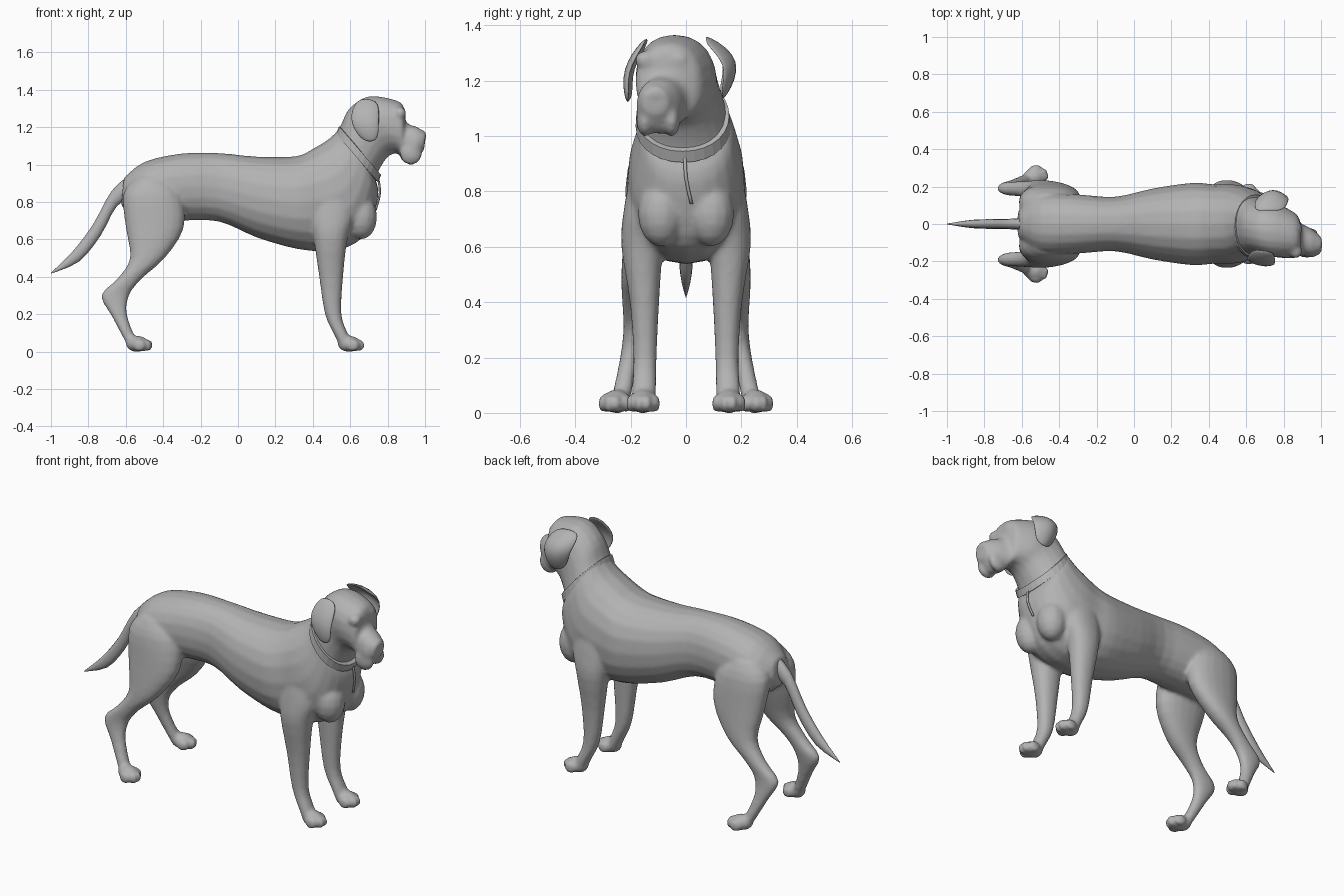
import bpy, bmesh, math
from mathutils import Vector, Matrix

coat = bpy.data.materials.new("plain grey")
coat.diffuse_color = (0.45, 0.45, 0.45, 1)


def smooth_rows(rows, steps):
    """Fill in rows between the given ones with a Catmull-Rom curve."""
    out = []
    for i in range(len(rows) - 1):
        quad = [rows[max(0, min(len(rows) - 1, i + k))] for k in (-1, 0, 1, 2)]
        for s in range(steps):
            t = s / steps
            out.append([b + t / 2 * (c - a + t * (2 * a - 5 * b + 4 * c - d + t * (3 * (b - c) + d - a)))
                        for a, b, c, d in zip(*quad)])
    return out + [rows[-1]]


def loft(bm, rows, n=20, power=2.2, closed=False, steps=3):
    """Skin rings (x0, z0, x1, z1, y, half_width): an oval spanning two side-profile points."""
    loops = []
    for x0, z0, x1, z1, y, w in (rows if closed else smooth_rows(rows, steps)):
        c = Vector(((x0 + x1) / 2, y, (z0 + z1) / 2))
        u = Vector(((x1 - x0) / 2, 0, (z1 - z0) / 2))
        loop = []
        for i in range(n):
            t = 2 * math.pi * i / n
            a, b = math.cos(t), math.sin(t)
            a = math.copysign(abs(a) ** (2 / power), a)
            b = math.copysign(abs(b) ** (2 / power), b)
            loop.append(bm.verts.new(c + u * a + Vector((0, w * b, 0))))
        loops.append(loop)
    pairs = list(zip(loops, loops[1:]))
    if closed:
        pairs.append((loops[-1], loops[0]))
    else:
        bm.faces.new(loops[0])
        bm.faces.new(loops[-1])
    for p, q in pairs:
        for i in range(n):
            j = (i + 1) % n
            bm.faces.new((p[i], p[j], q[j], q[i]))


def blob(bm, loc, size, turn=0.0):
    m = (Matrix.Translation(loc) @ Matrix.Rotation(turn, 4, 'Z')
         @ Matrix.Diagonal((*size, 1)))
    bmesh.ops.create_uvsphere(bm, u_segments=14, v_segments=8, radius=1, matrix=m)


def paw(bm, x, y, turn):
    """Foot pad with four toes fanned along the pointing direction."""
    blob(bm, (x, y, 0.042), (0.062, 0.047, 0.044), turn)
    d = Vector((math.cos(turn), math.sin(turn), 0))
    s = Vector((-d.y, d.x, 0))
    for k in (-1.5, -0.5, 0.5, 1.5):
        p = Vector((x, y, 0.034)) + d * (0.053 - 0.014 * abs(k) ** 2) + s * k * 0.029
        blob(bm, p, (0.036, 0.018, 0.034), turn)


def finish(name, bm):
    bmesh.ops.recalc_face_normals(bm, faces=bm.faces)
    me = bpy.data.meshes.new(name)
    bm.to_mesh(me)
    bm.free()
    me.materials.append(coat)
    me.shade_smooth()
    ob = bpy.data.objects.new(name, me)
    bpy.context.collection.objects.link(ob)
    return ob


# Torso from rump to the base of the neck
bm = bmesh.new()
loft(bm, [
    (-.625, .78, -.61, .93, 0, .07), (-.50, .69, -.50, 1.015, 0, .16),
    (-.30, .70, -.30, 1.06, 0, .158), (-.10, .695, -.10, 1.062, 0, .146),
    (.10, .61, .10, 1.043, 0, .19), (.31, .55, .31, 1.045, 0, .22),
    (.46, .538, .40, 1.085, 0, .212), (.59, .56, .46, 1.12, 0, .212),
    (.69, .64, .495, 1.145, 0, .20), (.75, .83, .53, 1.18, 0, .172),
    (.735, .92, .55, 1.21, -.01, .158)])

# Neck, skull and muzzle, turned slightly to one side
loft(bm, [
    (.75, .83, .53, 1.18, 0, .165), (.735, .92, .55, 1.21, -.01, .158),
    (.79, 1.03, .595, 1.30, -.022, .14), (.84, 1.06, .70, 1.366, -.038, .142),
    (.865, 1.05, .85, 1.342, -.06, .122), (.87, 1.035, .89, 1.30, -.07, .105),
    (.88, 1.02, .90, 1.225, -.08, .085), (.94, 1.01, .955, 1.203, -.102, .078),
    (.995, 1.08, 1.005, 1.17, -.112, .045)])
for side in (-1, 1):
    blob(bm, (.925, -.1 + side * .048, 1.06), (.06, .032, .062))    # jowl
    blob(bm, (.865, -.085 + side * .06, 1.275), (.035, .04, .035))  # brow
blob(bm, (.985, -.11, 1.155), (.024, .036, .03))                    # nose

# Legs as rows of height, back edge, front edge, sideways offset, half width
front = [(.85, .38, .62, .12, .085), (.72, .385, .62, .142, .085), (.60, .405, .585, .158, .076),
         (.40, .434, .562, .15, .053), (.20, .465, .553, .148, .042),
         (.09, .515, .59, .152, .044), (.04, .54, .61, .153, .044)]
hind = [(.93, -.55, -.38, .08, .08), (.84, -.615, -.30, .11, .092), (.66, -.60, -.29, .142, .08),
        (.50, -.577, -.392, .174, .06), (.39, -.645, -.515, .187, .043), (.30, -.732, -.582, .19, .036),
        (.19, -.675, -.592, .207, .033), (.03, -.59, -.53, .24, .035)]
for s in (-1, 1):
    for leg in (front, hind):
        loft(bm, [(a, z, b, z, s * y, w) for z, a, b, y, w in leg])
    blob(bm, (.66, s * .09, .72), (.085, .085, .12))    # breast muscle
    paw(bm, .593, s * .155, 0)
    paw(bm, -.54, s * .25, s * .25)
body = finish("body", bm)
rm = body.modifiers.new("blend", 'REMESH')
rm.mode = 'VOXEL'
rm.voxel_size = 0.011
rm.use_smooth_shade = True
sm = body.modifiers.new("soften", 'SMOOTH')
sm.factor, sm.iterations = 0.5, 5

# Tail sweeping down to a point
bm = bmesh.new()
loft(bm, [(-.56, .83, -.56, .96, 0, .035), (-.65, .775, -.675, .86, 0, .028),
          (-.735, .62, -.775, .68, 0, .026), (-.85, .482, -.885, .535, 0, .022),
          (-1.0, .417, -1.0, .422, 0, .002)], 12, 2)
finish("tail", bm)


# Ears as curved flaps: three rows from the root to the tip
def ear(name, *rows):
    bm = bmesh.new()
    v = [bm.verts.new(p) for row in rows for p in row]
    for r in (0, 3):
        for c in (0, 1):
            bm.faces.new((v[r + c], v[r + c + 1], v[r + c + 4], v[r + c + 3]))
    ob = finish(name, bm)
    so = ob.modifiers.new("thickness", 'SOLIDIFY')
    so.thickness, so.offset = 0.02, 0
    sub = ob.modifiers.new("round", 'SUBSURF')
    sub.levels = sub.render_levels = 2


ear("right_ear", [(.63, -.13, 1.35), (.69, -.14, 1.36), (.76, -.15, 1.34)],
    [(.585, -.20, 1.24), (.68, -.235, 1.25), (.755, -.22, 1.23)],
    [(.65, -.19, 1.14), (.70, -.215, 1.11), (.755, -.205, 1.13)])
ear("left_ear", [(.63, .06, 1.35), (.71, .07, 1.37), (.81, .06, 1.34)],
    [(.65, .15, 1.27), (.74, .235, 1.28), (.84, .15, 1.26)],
    [(.69, .11, 1.16), (.75, .14, 1.12), (.81, .12, 1.15)])

# Collar: closed band around the neck
bm = bmesh.new()
loft(bm, [(.75, .905, .525, 1.165, -.01, .172), (.765, .945, .54, 1.205, -.012, .168),
          (.745, .96, .56, 1.195, -.012, .150), (.73, .92, .545, 1.155, -.01, .154)],
     28, 2.1, True)
finish("collar", bm).data.shade_flat()

# Hanging strap under the collar
bm = bmesh.new()
loft(bm, [(x - .006, z, x + .006, z, y, .007) for x, z, y in
          ((.745, .95, -.005), (.759, .85, 0), (.735, .755, .02))], 6, 2)
finish("strap", bm)
